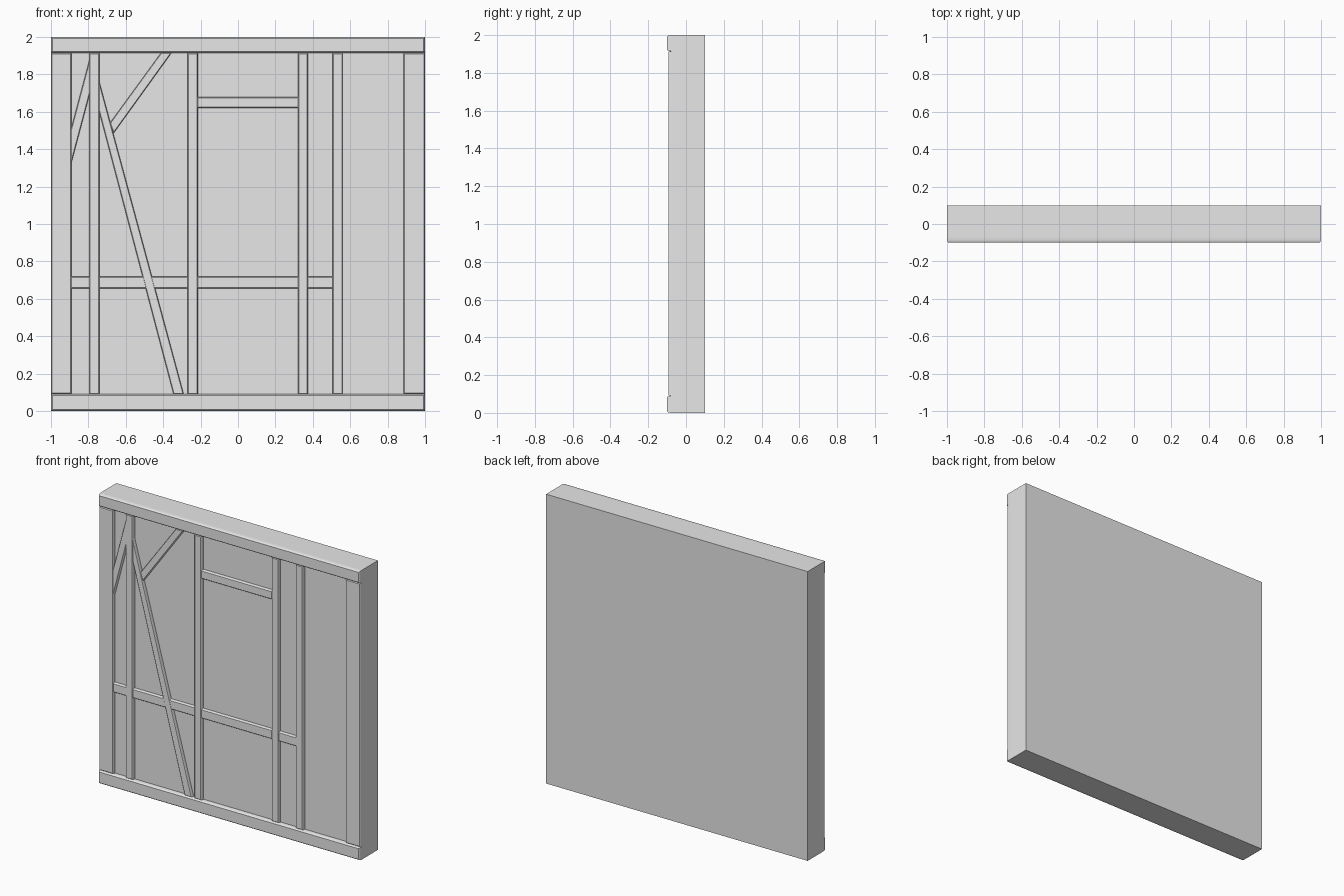
import bpy
import bmesh
import math

cube = bpy.data.objects.get("Cube")
if cube:
    bpy.data.objects.remove(cube, do_unlink=True)

grey = bpy.data.materials.new("plain_grey")
grey.use_nodes = True
colour = (0.8, 0.8, 0.8, 1)
grey.diffuse_color = colour
grey.node_tree.nodes["Principled BSDF"].inputs["Base Color"].default_value = colour

PANEL = -0.07   # front plane of the wall panel
STRETCH = 3     # edge rounding is deeper than it is wide


def prism(name, outline, front, back, rounding=0.0):
    """Extrude an x-z outline in depth, with softly rounded front edges."""
    bm = bmesh.new()
    near = [bm.verts.new((x, 0, z)) for x, z in outline]
    far = [bm.verts.new((x, (back - front) / STRETCH, z)) for x, z in outline]
    face = bm.faces.new(near)
    bm.faces.new(far[::-1])
    for i in range(len(near)):
        j = (i + 1) % len(near)
        bm.faces.new((near[j], near[i], far[i], far[j]))
    bmesh.ops.recalc_face_normals(bm, faces=bm.faces)
    if rounding:
        bmesh.ops.bevel(bm, geom=list(face.edges), offset=rounding,
                        segments=3, profile=0.5, affect='EDGES')
    for v in bm.verts:
        v.co.y = front + v.co.y * STRETCH
    mesh = bpy.data.meshes.new(name)
    bm.to_mesh(mesh)
    bm.free()
    mesh.materials.append(grey)
    obj = bpy.data.objects.new(name, mesh)
    bpy.context.collection.objects.link(obj)
    bpy.ops.object.select_all(action='DESELECT')
    obj.select_set(True)
    bpy.context.view_layer.objects.active = obj
    bpy.ops.object.shade_smooth_by_angle(angle=math.radians(35))
    return obj


def timber(name, x0, x1, z0, z1, front, rounding=0.006):
    outline = [(x0, z0), (x1, z0), (x1, z1), (x0, z1)]
    return prism(name, outline, front, PANEL + 0.03, rounding)


# Wall panel
prism("wall_panel", [(-1, 0), (1, 0), (1, 2), (-1, 2)], PANEL, 0.1)

# Sill and head beams
SILL, HEAD = 0.09, 1.915
timber("bottom_beam", -1, 1, 0, SILL, -0.1, 0.008)
timber("top_beam", -1, 1, HEAD, 2, -0.1, 0.008)

# Corner posts
timber("right_post", -1, -0.89, SILL, HEAD, -0.093)
timber("left_post", 0.885, 1, SILL, HEAD, -0.093)

# Narrow upright studs
for i, x in enumerate((-0.795, -0.27, 0.32, 0.505)):
    timber(f"stud_{i + 1}", x, x + 0.055, SILL, HEAD, -0.093, 0.005)

# Horizontal rails between the uprights
for i, (x0, x1) in enumerate(((-0.895, -0.79), (-0.745, -0.265),
                              (-0.22, 0.325), (0.37, 0.51))):
    timber(f"middle_rail_{i + 1}", x0, x1, 0.655, 0.72, -0.09, 0.005)
timber("window_lintel", -0.22, 0.325, 1.62, 1.68, -0.09, 0.005)

# Diagonal braces
braces = {
    "long_brace": [(-0.345, SILL), (-0.29, SILL), (-0.745, 1.775), (-0.745, 1.61)],
    "upper_brace": [(-0.665, 1.485), (-0.355, HEAD), (-0.412, HEAD), (-0.685, 1.54)],
    "corner_brace": [(-0.895, 1.31), (-0.79, 1.705), (-0.79, 1.895), (-0.895, 1.5)],
}
for name, outline in braces.items():
    prism(name, outline, -0.091, PANEL + 0.03, 0.004)
